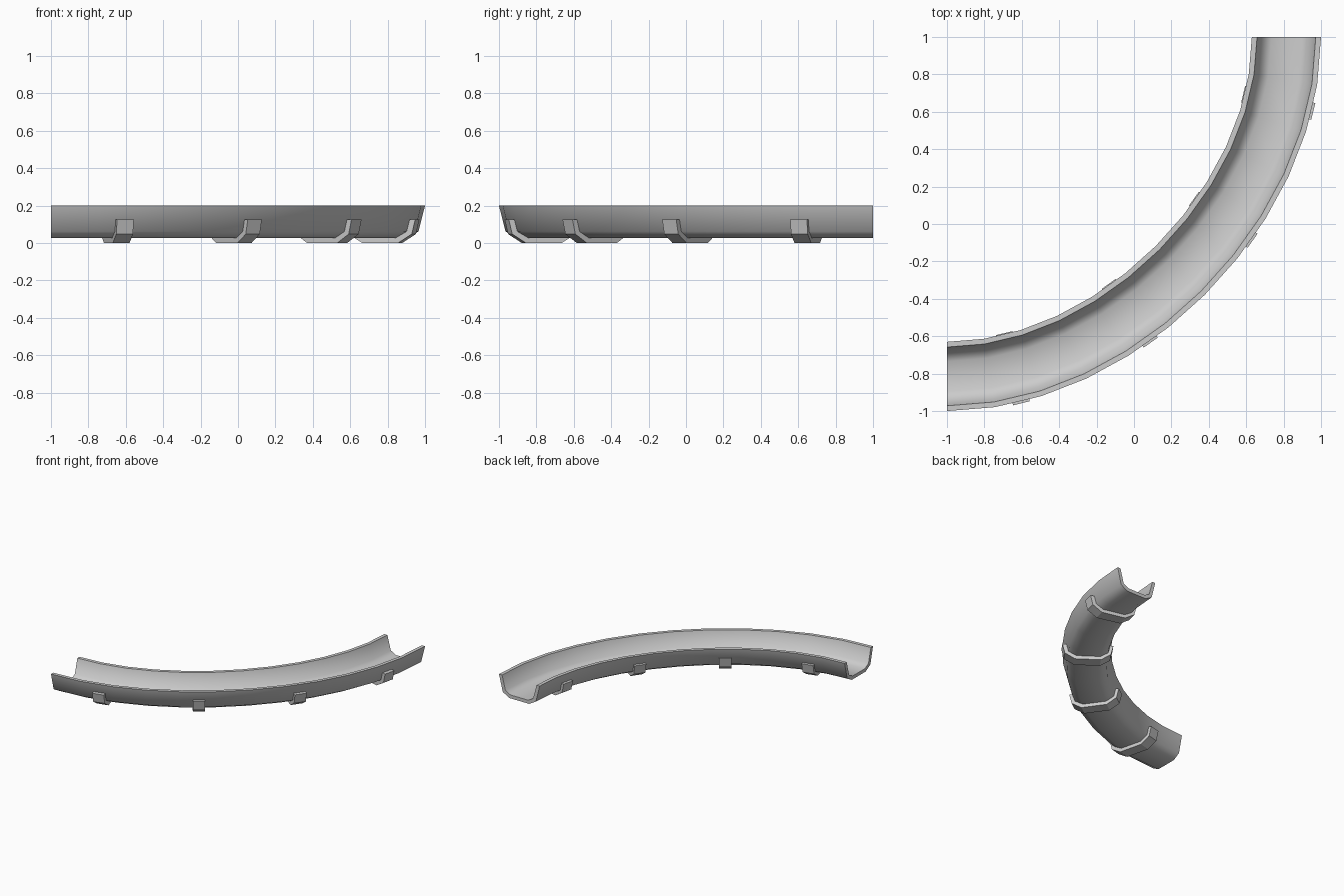
import bpy
from mathutils import Vector

if "Cube" in bpy.data.objects:
    bpy.data.objects.remove(bpy.data.objects["Cube"])

R, H = 1.815, 0.5          # centreline radius and bend handle factor
SEGMENTS = 12
CENTRE = Vector((-1.0, 1.0, 0.0))
P = [Vector(p) * R for p in ((1, 0, 0), (1, -H, 0), (H, -1, 0), (0, -1, 0))]


def frame(t):
    """Point, outward normal and tangent of the bent centreline."""
    s = 1 - t
    pos = P[0]*s**3 + P[1]*3*s*s*t + P[2]*3*s*t*t + P[3]*t**3
    tan = ((P[1]-P[0])*s*s + (P[2]-P[1])*2*s*t + (P[3]-P[2])*t*t).normalized()
    return CENTRE + pos, Vector((-tan.y, tan.x, 0)), tan


def closed_profile(outer, inner):
    """Mirror the half outlines into a U-shaped loop."""
    def mirror(pts):
        return pts + [(-u, z) for u, z in reversed(pts)]
    return mirror(outer) + mirror(inner)[::-1]


def sweep(name, profile, frames):
    """Skin a U profile through a list of (position, normal) frames."""
    n, half = len(profile), len(profile) // 2
    verts = [p + nrm*u + Vector((0, 0, z)) for p, nrm in frames for u, z in profile]
    faces = []
    for i in range(len(frames) - 1):
        a, b = i*n, (i+1)*n
        faces += [(a+j, a+(j+1) % n, b+(j+1) % n, b+j) for j in range(n)]
    last = (len(frames) - 1) * n
    for j in range(half - 1):
        q = (j, j+1, n-2-j, n-1-j)
        faces += [q[::-1], tuple(last+k for k in q)]
    mesh = bpy.data.meshes.new(name)
    mesh.from_pydata(verts, [], faces)
    obj = bpy.data.objects.new(name, mesh)
    bpy.context.collection.objects.link(obj)
    bpy.ops.object.select_all(action='DESELECT')
    obj.select_set(True)
    bpy.context.view_layer.objects.active = obj
    bpy.ops.object.mode_set(mode='EDIT')
    bpy.ops.mesh.select_all(action='SELECT')
    bpy.ops.mesh.normals_make_consistent(inside=False)
    bpy.ops.object.mode_set(mode='OBJECT')
    return obj


# Curved open channel
channel = sweep(
    "curved_channel",
    closed_profile([(0.185, 0.2), (0.15, 0.062), (0.09, 0.028)],
                   [(0.157, 0.2), (0.126, 0.082), (0.08, 0.056)]),
    [frame(i / SEGMENTS)[:2] for i in range(SEGMENTS + 1)])
bpy.ops.object.shade_smooth_by_angle(angle=0.9)

# Four straps hugging the underside
strap_profile = closed_profile([(0.193, 0.125), (0.174, 0.048), (0.098, 0.0)],
                               [(0.16, 0.125), (0.145, 0.066), (0.085, 0.032)])
for k, t in enumerate((0.13, 0.377, 0.623, 0.87)):
    pos, nrm, tan = frame(t)
    sweep(f"strap_{k + 1}", strap_profile,
          [(pos - tan*0.046, nrm), (pos + tan*0.046, nrm)])
